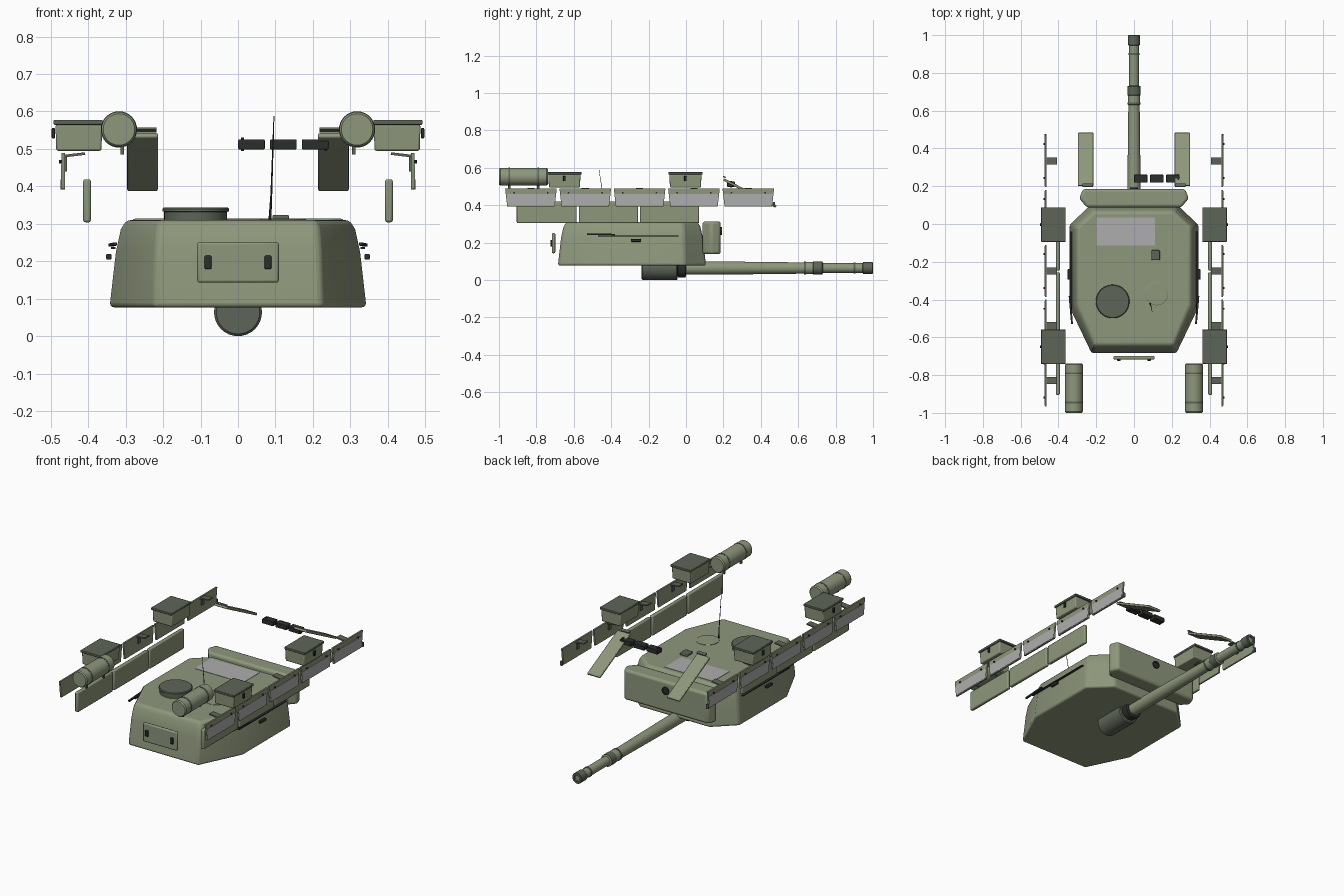
import bpy, bmesh, math
from mathutils import Vector, Matrix


def mat(name, r, g, b):
    m = bpy.data.materials.new(name)
    m.diffuse_color = (r, g, b, 1)
    return m


GREEN = mat("green", 0.27, 0.31, 0.20)
DARK = mat("dark_green", 0.11, 0.13, 0.095)
BLACK = mat("dark_steel", 0.025, 0.028, 0.025)
GREY = mat("grey", 0.42, 0.42, 0.43)


def loft(name, rings, m=GREEN, bevel=0, seg=2):
    """Skin a stack of equal-length point rings and cap both ends."""
    bm = bmesh.new()
    rows = [[bm.verts.new(p) for p in r] for r in rings]
    n = len(rows[0])
    for a, b in zip(rows, rows[1:]):
        for i in range(n):
            bm.faces.new((a[i], a[(i + 1) % n], b[(i + 1) % n], b[i]))
    bm.faces.new(rows[0])
    bm.faces.new(rows[-1])
    bmesh.ops.recalc_face_normals(bm, faces=bm.faces)
    me = bpy.data.meshes.new(name)
    bm.to_mesh(me)
    bm.free()
    me.materials.append(m)
    ob = bpy.data.objects.new(name, me)
    bpy.context.collection.objects.link(ob)
    if bevel:
        mod = ob.modifiers.new("bevel", 'BEVEL')
        mod.width, mod.segments = bevel, seg
        mod.limit_method = 'ANGLE'
    return ob


def box(name, c, d, m=GREEN, bevel=0, rx=0, ry=0, taper=1):
    R = Matrix.Rotation(rx, 3, 'X') @ Matrix.Rotation(ry, 3, 'Y')
    rings = []
    for z, t in ((-0.5, taper), (0.5, 1)):
        rings.append([Vector(c) + R @ Vector((x * d[0] * t, y * d[1] * t, z * d[2]))
                      for x, y in ((-.5, -.5), (.5, -.5), (.5, .5), (-.5, .5))])
    return loft(name, rings, m, bevel)


def lathe(name, c, prof, axis='Z', m=GREEN, n=32):
    """Profile of (position along axis, radius)."""
    rings = []
    for t, r in prof:
        ring = []
        for i in range(n):
            a = 2 * math.pi * i / n
            u, v = r * math.cos(a), r * math.sin(a)
            p = {'Z': (u, v, t), 'Y': (u, t, v), 'X': (t, u, v)}[axis]
            ring.append(Vector(c) + Vector(p))
        rings.append(ring)
    return loft(name, rings, m)


def side_plate(name, x, y0, y1, z0, z1, th, m=GREEN, slant=0.0, bevel=0):
    pts = [(y0 + slant, z0), (y1 - slant, z0), (y1, z1), (y0, z1)]
    return loft(name, [[(x + d, y, z) for y, z in pts] for d in (-th / 2, th / 2)], m, bevel)


# turret shell: octagonal plan, drawn in toward the roof
def plan(z, d):
    half = [(0.225 - d * .35, -0.685 + d), (0.343 - d, -0.44 + d * .3),
            (0.343 - d, -0.005 - d * .3), (0.225 - d * .35, 0.107 - d)]
    return [(x, y, z) for x, y in half] + [(-x, y, z) for x, y in reversed(half)]


loft("turret_shell", [plan(0.077, 0), plan(0.225, 0.017), plan(0.285, 0.03), plan(0.31, 0.045)],
     GREEN, 0.012, 3)
box("roof_panel", (-0.043, -0.04, 0.3105), (0.31, 0.15, 0.003), GREY)

# gun shield block and sight port
blk = [(-.25, .088), (.25, .088), (.29, .135), (.27, .185), (-.27, .185), (-.29, .135)]
loft("gun_shield", [[(x, y, z) for x, y in blk] for z in (0.138, 0.314)], GREEN, 0.014, 3)
lathe("sight_port", (0, 0, 0.262), [(0.17, 0.022), (0.192, 0.022), (0.192, 0.016), (0.188, 0.015)],
      'Y', BLACK, 20)

# gun barrel and breech
GZ = 0.064
lathe("breech", (0, 0, GZ), [(-0.238, 0.058), (-0.232, 0.064), (-0.05, 0.064), (-0.045, 0.058)], 'Y', DARK)
lathe("breech_collar", (0, 0, GZ), [(-0.045, 0.045), (-0.042, 0.05), (-0.004, 0.05), (0, 0.044)], 'Y', BLACK)
lathe("barrel", (0, 0, GZ), [(-0.05, 0.036), (0.2, 0.035), (0.63, 0.030), (0.632, 0.033), (0.73, 0.033),
                             (0.732, 0.026), (0.9, 0.026), (0.99, 0.026)], 'Y')
lathe("barrel_sleeve", (0, 0, GZ), [(0.68, 0.0335), (0.682, 0.035), (0.728, 0.035), (0.73, 0.033)], 'Y', DARK)
lathe("sleeve_ring", (0, 0, GZ), [(0.632, 0.035), (0.642, 0.035)], 'Y', DARK)
lathe("muzzle_ring", (0, 0, GZ), [(0.895, 0.029), (0.905, 0.029)], 'Y', DARK)
lathe("muzzle", (0, 0, GZ), [(0.945, 0.027), (0.947, 0.031), (0.997, 0.031), (1.0, 0.028), (1.0, 0.018),
                             (0.96, 0.017)], 'Y', DARK)

# roof hatches, periscope and antenna
lathe("commander_hatch", (-0.113, -0.41, 0), [(0.305, 0.084), (0.332, 0.084), (0.333, 0.089),
                                              (0.340, 0.089), (0.344, 0.085)], 'Z', DARK, 40)
lathe("loader_hatch", (0.12, -0.37, 0), [(0.305, 0.061), (0.312, 0.061), (0.314, 0.058)])
box("periscope", (0.114, -0.165, 0.315), (0.045, 0.053, 0.017), DARK, 0.004)
pts = [(0.085, -0.42, 0.305, .004), (0.089, -0.432, 0.38, .0025), (0.096, -0.465, 0.588, .0012)]
loft("antenna", [[(x + r * math.cos(i * 1.0472), y + r * math.sin(i * 1.0472), z) for i in range(6)]
                 for x, y, z, r in pts], BLACK)

# rear stowage plate with latches
box("rear_plate", (0, -0.708, 0.197), (0.218, 0.018, 0.108), GREEN, 0.006)
for s in (-1, 1):
    box("rear_latch", (s * 0.08, -0.72, 0.197), (0.018, 0.01, 0.036), BLACK, 0.003)

# three spare track links
for i in range(3):
    box("track_link", (0.036 + i * 0.085, 0.24, 0.512), (0.071, 0.042, 0.027), BLACK, 0.003)
for x in (0.012, 0.234):
    box("link_pin", (x, 0.24, 0.512), (0.007, 0.012, 0.036), BLACK)

for s in (-1, 1):
    # sloped front fender flap with hinge strip
    box("fender_flap", (s * 0.255, 0.342, 0.465), (0.082, 0.315, 0.014), GREEN, 0.004,
        rx=-math.atan2(0.145, 0.28))
    box("flap_hinge", (s * 0.245, 0.205, 0.551), (0.056, 0.016, 0.007), DARK, rx=-0.48)

    # fuel drums with bands and feet
    lathe("fuel_drum", (s * 0.318, 0, 0.552), [(-1.0, 0.042), (-0.993, 0.047), (-0.745, 0.047),
                                              (-0.738, 0.041)], 'Y')
    for y in (-0.945, -0.79):
        lathe("drum_band", (s * 0.318, 0, 0.552), [(y - .005, 0.0485), (y + .005, 0.0485)], 'Y', DARK)
        box("drum_foot", (s * 0.309, y, 0.497), (0.01, 0.014, 0.024), DARK)

    # stowage boxes with lids and latches
    for y in (-0.65, -0.003):
        box("stowage_box", (s * 0.425, y, 0.53), (0.125, 0.172, 0.07), GREEN, 0.005, taper=0.965)
        box("stowage_lid", (s * 0.427, y, 0.571), (0.131, 0.183, 0.013), DARK, 0.003)
        box("stowage_latch", (s * 0.493, y, 0.542), (0.009, 0.014, 0.027), BLACK, 0.002)

    # outer skirts: plate, grey outer panel, bracket and bolts
    for i in range(5):
        y0 = -0.967 + i * 0.2905
        yc = y0 + 0.138
        side_plate("outer_skirt", s * 0.467, y0, y0 + 0.276, 0.393, 0.489, 0.009, slant=0.011)
        side_plate("skirt_panel", s * 0.4722, y0 + 0.006, y0 + 0.270, 0.397, 0.459, 0.002, GREY, 0.007)
        box("skirt_bracket", (s * 0.438, yc, 0.484), (0.06, 0.038, 0.007), DARK, ry=-s * -0.12)
        box("bracket_arm", (s * 0.46, yc, 0.462), (0.007, 0.022, 0.045), DARK)
        for dy in (-0.09, 0.09):
            lathe("skirt_bolt", (s * 0.474, yc + dy, 0.466), [(-.004, .005), (.004, .005)], 'X', BLACK, 8)
    box("skirt_end_hook", (s * 0.468, 0.471, 0.405), (0.012, 0.01, 0.026), DARK)

    # inner skirts
    for y0, y1 in ((-0.905, -0.585), (-0.572, -0.256), (-0.246, 0.07)):
        side_plate("inner_skirt", s * 0.403, y0, y1, 0.304, 0.419, 0.021, bevel=0.006)

    # turret side rail, tool and grab handle
    side_plate("side_rail", s * 0.333, -0.47, -0.04, 0.233, 0.238, 0.012, BLACK)
    loft("side_tool", [[(s * (x + a), y, z + b) for a, b in
                        ((-.005, -.004), (.005, -.004), (.005, .004), (-.005, .004))]
                       for x, y, z in ((0.328, -0.53, 0.246), (0.341, -0.38, 0.243))], BLACK)
    box("side_handle", (s * 0.345, -0.267, 0.212), (0.014, 0.055, 0.015), BLACK, 0.003)

# smooth shading with sharp edges kept
bpy.ops.object.select_all(action='DESELECT')
for ob in bpy.data.objects:
    ob.select_set(True)
    bpy.context.view_layer.objects.active = ob
bpy.ops.object.shade_smooth_by_angle(angle=math.radians(32))
